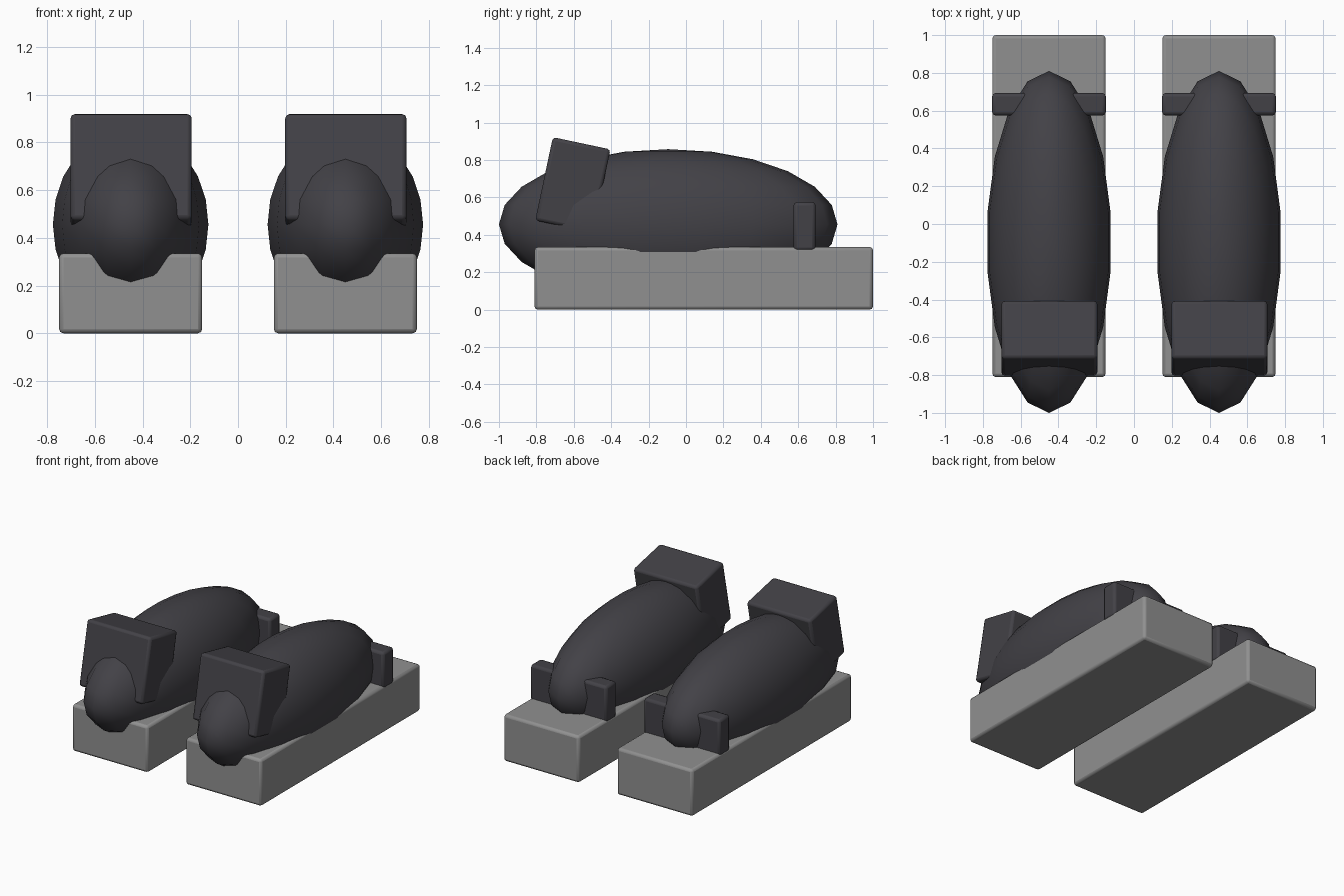
import bpy
from math import radians

if "Cube" in bpy.data.objects:
    bpy.data.objects.remove(bpy.data.objects["Cube"])


def material(name, rgb):
    m = bpy.data.materials.new(name)
    m.diffuse_color = (*rgb, 1)
    m.use_nodes = True
    m.node_tree.nodes["Principled BSDF"].inputs["Base Color"].default_value = m.diffuse_color
    return m


DARK = material("dark_fabric", (0.055, 0.053, 0.062))
GREY = material("grey_rubber", (0.28, 0.28, 0.28))


def finish(ob, name, size, mat):
    ob.name = name
    ob.scale = size
    bpy.ops.object.transform_apply(location=False, rotation=False, scale=True)
    ob.data.materials.append(mat)


def block(name, loc, size, mat, tilt=0, bevel=0.018):
    bpy.ops.mesh.primitive_cube_add(size=1, location=loc, rotation=(radians(tilt), 0, 0))
    ob = bpy.context.object
    finish(ob, name, size, mat)
    mod = ob.modifiers.new("soft_edges", "BEVEL")
    mod.width = bevel
    mod.segments = 2
    bpy.ops.object.shade_smooth_by_angle(angle=radians(30))
    return ob


def ellipsoid(name, loc, radii, mat):
    bpy.ops.mesh.primitive_uv_sphere_add(segments=18, ring_count=12, radius=1, location=loc)
    finish(bpy.context.object, name, radii, mat)
    bpy.ops.object.shade_smooth()


# One shoe on each side
for side, x in (("left", -0.45), ("right", 0.45)):
    # Thick sole
    block(side + "_sole", (x, 0.095, 0.1675), (0.60, 1.81, 0.335), GREY)
    # Rounded upper
    ellipsoid(side + "_upper", (x, -0.095, 0.456), (0.331, 0.905, 0.402), DARK)
    # Tilted tongue over the toe
    block(side + "_tongue", (x + 0.002, -0.605, 0.667), (0.508, 0.315, 0.455), DARK, tilt=-12)
    # Heel tab
    block(side + "_heel_tab", (x, 0.634, 0.445), (0.604, 0.118, 0.26), DARK)
